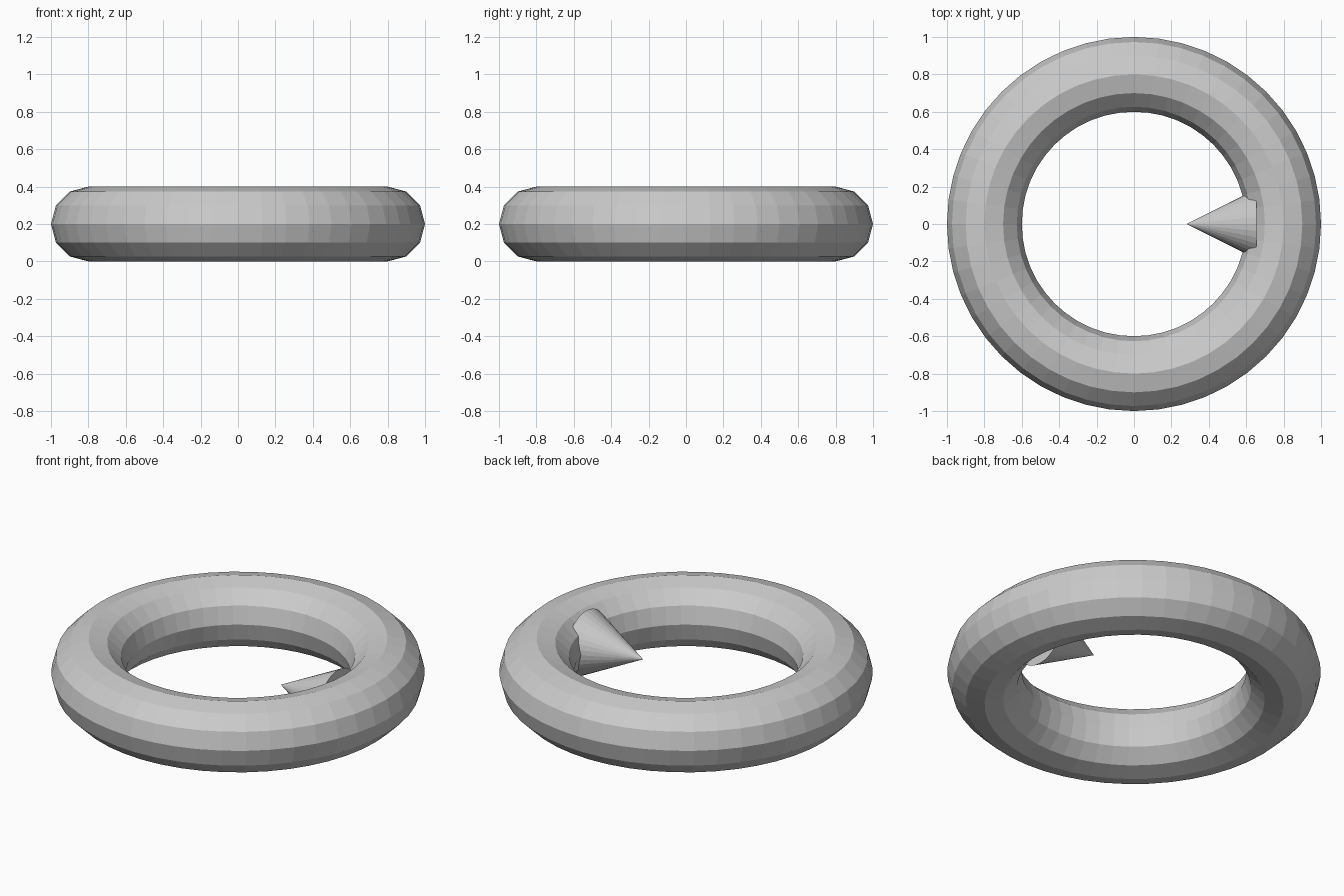
import bpy
from math import radians

cube = bpy.data.objects.get("Cube")
if cube:
    bpy.data.objects.remove(cube, do_unlink=True)

grey = bpy.data.materials.new("light grey")
grey.use_nodes = True
colour = (0.6, 0.6, 0.6, 1)
grey.diffuse_color = colour
grey.node_tree.nodes["Principled BSDF"].inputs["Base Color"].default_value = colour


def finish(name):
    part = bpy.context.object
    part.name = name
    part.data.materials.clear()
    part.data.materials.append(grey)


# Faceted ring lying flat on the ground
bpy.ops.mesh.primitive_torus_add(major_segments=48, minor_segments=12,
                                 major_radius=0.8, minor_radius=0.2,
                                 location=(0, 0, 0.2))
finish("ring")

# Cone set into the inner wall, pointing at the centre
bpy.ops.mesh.primitive_cone_add(vertices=32, radius1=0.187, depth=0.374,
                                location=(0.467, 0, 0.2),
                                rotation=(0, radians(-90), 0))
finish("pointer_cone")
